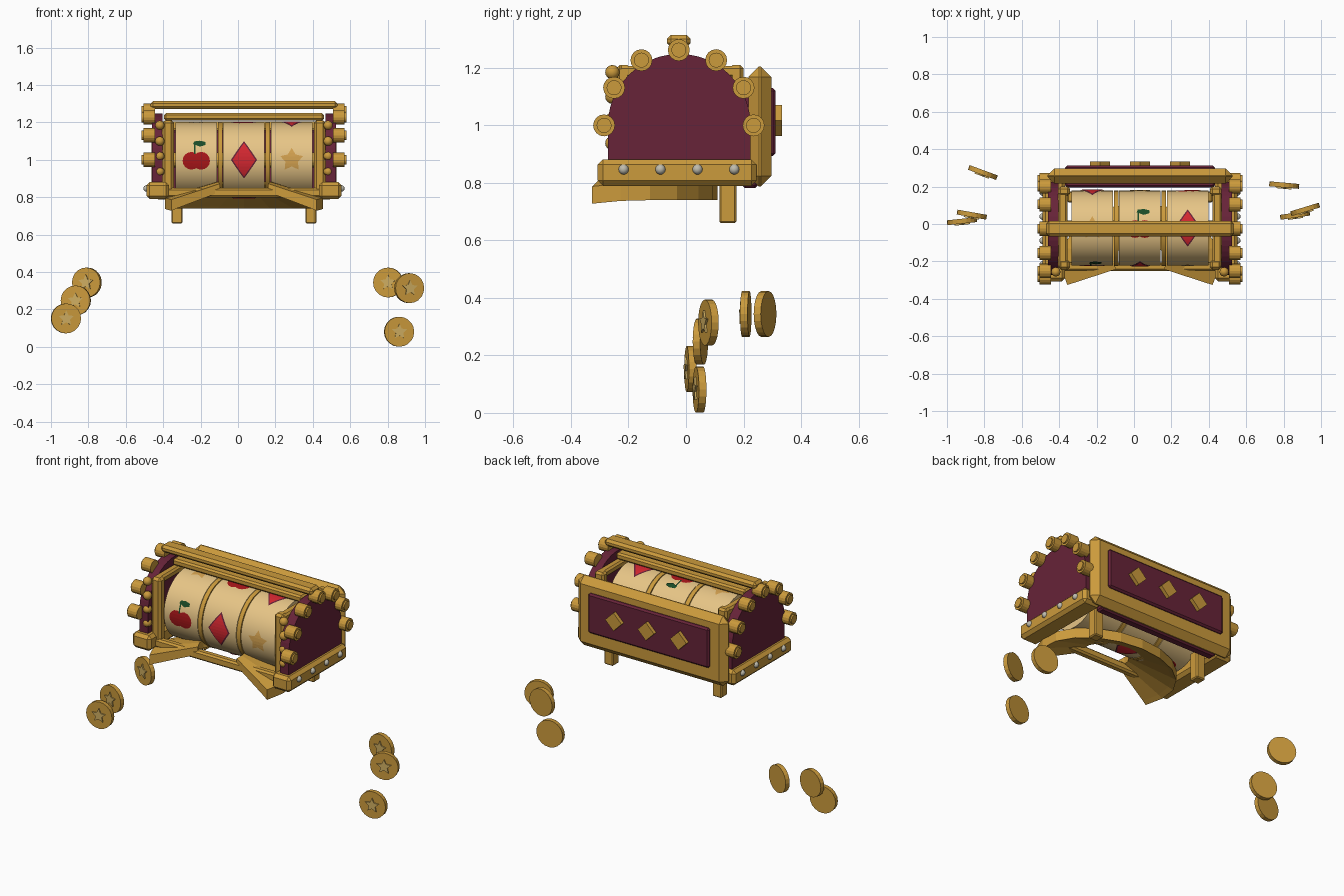
import bpy, bmesh, math
from mathutils import Vector, Matrix

if "Cube" in bpy.data.objects:
    bpy.data.objects.remove(bpy.data.objects["Cube"])

CX = 0.032                 # the cabinet sits slightly off centre
CY, CZ, R = -0.022, 1.0, 0.2   # reel axis and radius


def mat(name, r, g, b):
    m = bpy.data.materials.new(name)
    m.diffuse_color = (r, g, b, 1)
    m.use_nodes = True
    m.node_tree.nodes["Principled BSDF"].inputs["Base Color"].default_value = m.diffuse_color
    return m


GOLD = mat("gold", 0.60, 0.325, 0.045)
MAROON = mat("maroon", 0.135, 0.017, 0.04)
CREAM = mat("cream", 0.80, 0.56, 0.24)
CHERRY = mat("cherry red", 0.40, 0.008, 0.01)
RED = mat("diamond red", 0.66, 0.02, 0.03)
GREEN = mat("leaf green", 0.01, 0.07, 0.02)
AMBER = mat("star amber", 0.66, 0.36, 0.08)
SILVER = mat("silver", 0.52, 0.50, 0.42)
PALE = mat("pale gold", 0.62, 0.42, 0.12)


def finish(bm, name, material, smooth=False, matrix=None):
    bmesh.ops.recalc_face_normals(bm, faces=bm.faces)
    me = bpy.data.meshes.new(name)
    bm.to_mesh(me)
    bm.free()
    me.materials.append(material)
    if smooth:
        for p in me.polygons:
            p.use_smooth = True
        me.set_sharp_from_angle(angle=math.radians(35))
    ob = bpy.data.objects.new(name, me)
    bpy.context.collection.objects.link(ob)
    ob.matrix_world = matrix or Matrix.Translation((CX, 0, 0))
    return ob


def box(name, x, y, z, material=GOLD, bevel=0.0):
    """Box from (min, max) ranges with chamfered edges."""
    bm = bmesh.new()
    bmesh.ops.create_cube(bm, size=1)
    for v in bm.verts:
        v.co = [(a + b) / 2 + c * (b - a) for (a, b), c in zip((x, y, z), v.co)]
    if bevel:
        bmesh.ops.bevel(bm, geom=bm.edges[:], offset=bevel, segments=1, affect='EDGES')
    return finish(bm, name, material)


def span(s, a, b):
    return (min(s * a, s * b), max(s * a, s * b))


def cyl_x(name, x, y, z, r, material=GOLD, n=16, smooth=False):
    """Cylinder along x."""
    bm = bmesh.new()
    m = Matrix.Translation(((x[0] + x[1]) / 2, y, z)) @ Matrix.Rotation(math.pi / 2, 4, 'Y')
    bmesh.ops.create_cone(bm, cap_ends=True, segments=n, radius1=r, radius2=r,
                          depth=x[1] - x[0], matrix=m)
    return finish(bm, name, material, smooth)


def ball(name, co, r, material=GOLD):
    bm = bmesh.new()
    bmesh.ops.create_uvsphere(bm, u_segments=12, v_segments=8, radius=r,
                              matrix=Matrix.Translation(co))
    return finish(bm, name, material, True)


def prism(name, pts, axis_map, d0, d1, material, matrix=None):
    """Extrude a 2D outline; axis_map(a, b, depth) gives the 3D point."""
    bm = bmesh.new()
    f = bm.faces.new([bm.verts.new(axis_map(a, b, d0)) for a, b in pts])
    r = bmesh.ops.extrude_face_region(bm, geom=[f])
    off = Vector(axis_map(0, 0, d1)) - Vector(axis_map(0, 0, d0))
    for v in r['geom']:
        if isinstance(v, bmesh.types.BMVert):
            v.co += off
    return finish(bm, name, material, False, matrix)


def circle(cu, cv, r, n=16):
    return [(cu + r * math.cos(2 * math.pi * i / n), cv + r * math.sin(2 * math.pi * i / n))
            for i in range(n)]


def star(r, inner=0.48):
    return [((r if i % 2 == 0 else r * inner) * math.cos(math.pi / 2 + math.pi * i / 5),
             (r if i % 2 == 0 else r * inner) * math.sin(math.pi / 2 + math.pi * i / 5))
            for i in range(10)]


def wrapped(name, pts, x, angle, lift, material):
    """Thin outline wrapped onto the surface of a reel."""
    bm = bmesh.new()
    vs = [bm.verts.new((u, v, 0)) for u, v in pts]
    n = len(pts)
    c = bm.verts.new((sum(p[0] for p in pts) / n, sum(p[1] for p in pts) / n, 0))
    for i in range(n):
        bm.faces.new((c, vs[i], vs[(i + 1) % n]))
    for k in range(-6, 7):
        bmesh.ops.bisect_plane(bm, geom=bm.verts[:] + bm.edges[:] + bm.faces[:],
                               plane_co=(0, k * 0.018, 0), plane_no=(0, 1, 0))
    for v in bm.verts:
        a = angle + v.co.y / R
        v.co = (x + v.co.x, CY - (R + lift) * math.cos(a), CZ + (R + lift) * math.sin(a))
    me_ob = finish(bm, name, material)
    # face outward from the reel axis
    p = me_ob.data.polygons[0]
    if p.normal.dot(p.center - Vector((p.center.x, CY, CZ))) < 0:
        me_ob.data.flip_normals()
    return me_ob


def symbol(kind, x, a):
    if kind == "cherry":
        for s in (-1, 1):
            wrapped("cherry_fruit", circle(s * 0.026, -0.005, 0.047), x, a, 0.003 + 0.0006 * s, CHERRY)
        wrapped("cherry_stem", [(-0.012, 0.03), (-0.004, 0.03), (-0.004, 0.1), (-0.012, 0.1)],
                x, a, 0.005, GREEN)
        wrapped("cherry_leaf", [(-0.018, 0.085), (0.02, 0.07), (0.05, 0.08), (0.05, 0.096),
                                (0.02, 0.104), (-0.01, 0.1)], x, a, 0.006, GREEN)
    elif kind == "diamond":
        for w, h, l, m in ((0.07, 0.103, 0.003, MAROON), (0.061, 0.09, 0.0055, RED)):
            wrapped("diamond_symbol", [(w, 0), (0, h), (-w, 0), (0, -h)], x, a, l, m)
    else:
        wrapped("star_symbol", star(0.064, 0.55), x, a, 0.003, AMBER)


# reels with four symbols each
order = ["cherry", "star", "diamond", "cherry"]
for i, x in enumerate((-0.255, 0.0, 0.255)):
    cyl_x("reel", (x - 0.111, x + 0.111), CY, CZ, R, CREAM, 48, True)
    for k in range(4):
        symbol(order[(k - i) % 3 if k < 3 else (3 - i) % 3], x, k * math.pi / 2)
for s in (-1, 1):
    cyl_x("reel_divider", span(s, 0.115, 0.14), CY, CZ, R + 0.002, GOLD, 32, True)
cyl_x("axle", (-0.44, 0.44), CY, CZ, 0.04)

# sides, mirrored left and right
arch = [(-0.272, 0.85), (0.225, 0.85)] + [
    (-0.0235 + 0.2485 * math.cos(math.pi * i / 24), 1.0 + 0.2485 * math.sin(math.pi * i / 24))
    for i in range(25)]
for s in (-1, 1):
    prism("side_panel", arch, lambda a, b, d: (d, a, b), s * 0.435, s * 0.493, MAROON)
    box("side_base_rail", span(s, 0.40, 0.522), (-0.307, 0.245), (0.79, 0.882), GOLD, 0.018)
    for y in (-0.217, -0.089, 0.04, 0.168):
        ball("rail_stud", (s * 0.52, y, 0.847), 0.018, SILVER)
    for k in range(-3, 4):
        t = math.radians(30 * k)
        y, z = -0.025 + 0.26 * math.sin(t), 1.0 + 0.262 * math.cos(t)
        cyl_x("arch_bolt", span(s, 0.475, 0.538), y, z, 0.038)
        cyl_x("arch_bolt_cap", span(s, 0.53, 0.547), y, z, 0.026)
    # inner window frame
    box("front_post", span(s, 0.375, 0.437), (-0.245, -0.19), (0.82, 1.21), GOLD, 0.014)
    box("back_post", span(s, 0.375, 0.437), (0.15, 0.20), (0.82, 1.21), GOLD, 0.012)
    box("top_side_rail", span(s, 0.388, 0.437), (-0.235, 0.19), (1.165, 1.207), GOLD, 0.01)
    for z in (1.185, 1.10, 1.02, 0.938):
        ball("front_bead", (s * 0.45, -0.256, z), 0.025)
    box("back_leg", span(s, 0.328, 0.387), (0.116, 0.175), (0.66, 0.83), GOLD, 0.006)

# top bars and front sill
box("top_bar", (-0.50, 0.50), (-0.066, 0.016), (1.272, 1.315), GOLD, 0.014)
box("lower_top_bar", (-0.427, 0.427), (-0.056, 0.008), (1.21, 1.25), GOLD, 0.01)
box("front_sill", (-0.42, 0.42), (-0.25, -0.205), (0.80, 0.85), GOLD, 0.01)

# back case
box("back_case", (-0.495, 0.495), (0.217, 0.297), (0.787, 1.205), GOLD, 0.037)
box("inner_back_panel", (-0.40, 0.40), (0.195, 0.25), (0.782, 1.16), MAROON, 0.01)
box("back_panel", (-0.40, 0.40), (0.285, 0.312), (0.893, 1.13), MAROON, 0.01)
for x in (-0.214, 0, 0.214):
    prism("back_diamond", [(x + 0.054, 1.017), (x, 1.071), (x - 0.054, 1.017), (x, 0.963)],
          lambda a, b, d: (a, d, b), 0.30, 0.334, GOLD)

# curved coin chute under the reels, open to the front
bm = bmesh.new()
rows = []
N = 12
for i in range(N + 1):
    t = math.radians(-24 + 228 * i / N)
    drop = 0.012 * max(0.0, -math.sin(t)) / 0.4
    rows.append([bm.verts.new((0.425 * f * math.cos(t), -0.2 + 0.31 * f * math.sin(t), z - drop))
                 for f, z in ((1, 0.74), (1, 0.80), (0.33, 0.885), (0.33, 0.84), (0.93, 0.752))])
for a, b in zip(rows, rows[1:]):
    for j in range(5):
        k = (j + 1) % 5
        bm.faces.new((a[j], a[k], b[k], b[j]))
bm.faces.new(rows[0])
bm.faces.new(rows[-1])
finish(bm, "coin_chute", GOLD)

# flying coins: x, y, z, turn
for x, y, z, yaw in ((-0.808, 0.275, 0.344, -20), (-0.867, 0.05, 0.248, -10),
                     (-0.92, 0.015, 0.152, 6), (0.803, 0.208, 0.344, -5),
                     (0.915, 0.078, 0.314, 17), (0.861, 0.047, 0.081, 8)):
    m = Matrix.Translation((x, y, z)) @ Matrix.Rotation(math.radians(yaw), 4, 'Z')
    prism("coin", circle(0, 0, 0.08, 20), lambda a, b, d: (a, d, b), -0.013, 0.013, GOLD, m)
    prism("coin_star", star(0.043), lambda a, b, d: (a, d, b), -0.02, -0.01, PALE, m)
